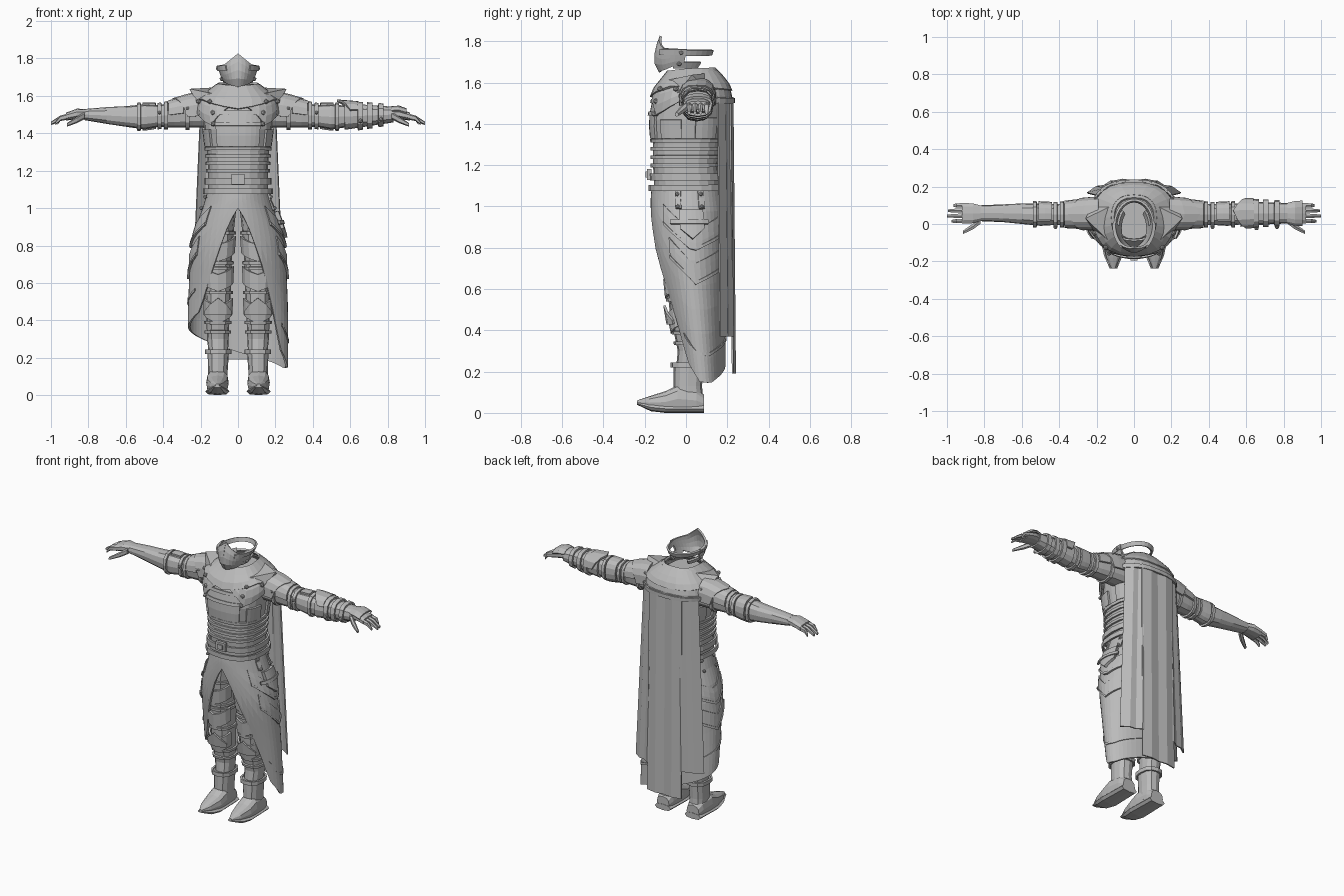
import bpy, bmesh
from math import sin, cos, radians, copysign
from mathutils import Vector

cube = bpy.data.objects.get("Cube")
if cube:
    bpy.data.objects.remove(cube)

grey = bpy.data.materials.new("plain grey")
grey.use_nodes = True
grey.diffuse_color = (.5, .5, .5, 1)
grey.node_tree.nodes["Principled BSDF"].inputs["Base Color"].default_value = grey.diffuse_color


def finish(name, bm, mirror=False, thick=0):
    bmesh.ops.remove_doubles(bm, verts=bm.verts, dist=.0004)
    mesh = bpy.data.meshes.new(name)
    bm.to_mesh(mesh)
    bm.free()
    mesh.materials.append(grey)
    obj = bpy.data.objects.new(name, mesh)
    bpy.context.collection.objects.link(obj)
    if thick:
        shell = obj.modifiers.new("thickness", "SOLIDIFY")
        shell.thickness = thick
        shell.offset = 0
    if mirror:
        obj.modifiers.new("mirror", "MIRROR")
    return obj


def curve(*table):
    """Piecewise linear function through (input, value...) rows."""
    def value(t):
        t = min(max(t, table[0][0]), table[-1][0])
        for a, b in zip(table, table[1:]):
            if t <= b[0]:
                k = (t - a[0]) / (b[0] - a[0])
                out = [u + (v - u) * k for u, v in zip(a[1:], b[1:])]
                return out if len(out) > 1 else out[0]
    value.keys = [row[0] for row in table]
    return value


def wide(*rows):
    """Cross-sections centred on x = 0, from (z, half width, front, back)."""
    return curve(*[(z, -w, w, f, b) for z, w, f, b in rows])


def surf(form, axis, t, deg, grow=0, power=.8):
    a0, a1, b0, b1 = form(t)
    s, c = sin(radians(deg)), -cos(radians(deg))
    a = (a0 + a1) / 2 + ((a1 - a0) / 2 + grow) * copysign(abs(s) ** power, s)
    b = (b0 + b1) / 2 + ((b1 - b0) / 2 + grow) * copysign(abs(c) ** power, c)
    return Vector({"z": (a, b, t), "x": (t, a, b), "y": (b, t, a)}[axis])


def patch(name, form, lo, hi, a0=-180, a1=180, grow=.006, axis="z", cols=16, rows=1,
          thick=.012, mirror=False, power=.8):
    """Shell that follows a form between two edges; edges may vary with angle."""
    bm = bmesh.new()
    grid = []
    for i in range(cols + 1):
        deg = a0 + (a1 - a0) * i / cols
        l, h = [e(deg) if callable(e) else e for e in (lo, hi)]
        grid.append([bm.verts.new(surf(form, axis, l + (h - l) * j / rows, deg, grow, power))
                     for j in range(rows + 1)])
    for p, q in zip(grid, grid[1:]):
        for j in range(rows):
            bm.faces.new((p[j], q[j], q[j + 1], p[j + 1]))
    return finish(name, bm, mirror, thick)


def body(name, form, axis="z", sides=14, mirror=False):
    """Closed solid through all cross-sections of a form."""
    bm = bmesh.new()
    loops = [[bm.verts.new(surf(form, axis, t, 360 * i / sides)) for i in range(sides)]
             for t in form.keys]
    for p, q in zip(loops, loops[1:]):
        for i in range(sides):
            k = (i + 1) % sides
            bm.faces.new((p[i], p[k], q[k], q[i]))
    bm.faces.new(loops[0][::-1])
    bm.faces.new(loops[-1])
    return finish(name, bm, mirror)


def block(name, centre, size, mirror=False):
    bm = bmesh.new()
    bmesh.ops.create_cube(bm, size=1)
    for v in bm.verts:
        v.co = Vector(centre) + v.co * Vector(size)
    return finish(name, bm, mirror)


def studs(name, points, radius=.011, mirror=True):
    bm = bmesh.new()
    for p in points:
        ball = bmesh.ops.create_icosphere(bm, subdivisions=1, radius=radius)
        bmesh.ops.translate(bm, verts=ball["verts"], vec=p)
    return finish(name, bm, mirror)


# Torso with corset straps, belts and chest panels
torso = wide((1.03, .16, -.155, .165), (1.12, .16, -.155, .16), (1.2, .16, -.16, .155),
             (1.3, .165, -.16, .165), (1.42, .18, -.17, .175), (1.52, .185, -.15, .175),
             (1.58, .15, -.12, .17), (1.63, .09, -.08, .14))
body("torso", torso, sides=20)
for z in (1.19, 1.23, 1.27, 1.31):
    patch("corset_strap", torso, z, z + .018, cols=20)
patch("main_belt", torso, 1.125, 1.16, grow=.014, cols=20)
patch("hip_belt", torso, 1.075, 1.105, grow=.02, cols=20)
block("belt_buckle", (0, -.178, 1.155), (.07, .02, .055))
block("buckle_plate", (0, -.185, 1.155), (.04, .02, .03))
patch("chest_panel", torso, 1.33, 1.56, -34, 34, rows=4, cols=8)
for z in (1.44, 1.5):
    patch("chest_strap", torso, z, z + .02, -42, 42, grow=.014, cols=8)
    studs("chest_stud", [surf(torso, "z", z + .01, 36, .022)], .014)
patch("side_panel", torso, 1.33, 1.42, 50, 85, mirror=True, cols=4, rows=2)
patch("back_panel", torso, 1.33, 1.43, 100, 140, mirror=True, cols=4, rows=2)

# Layered shoulder mantle, collar and raised points
mantle = wide((1.44, .2, -.17, .21), (1.52, .215, -.16, .215), (1.58, .2, -.135, .2),
              (1.62, .15, -.1, .17), (1.67, .085, -.06, .125))
patch("mantle", mantle, curve((0, 1.57), (40, 1.44), (90, 1.53), (130, 1.5), (180, 1.5)), 1.64,
      0, 180, cols=14, rows=4, mirror=True)
patch("mantle_upper_layer", mantle, curve((0, 1.53), (60, 1.58), (180, 1.56)), 1.655,
      0, 180, cols=12, rows=3, grow=.014, mirror=True)
patch("collar", mantle, 1.62, curve((0, 1.65), (90, 1.665), (180, 1.67)), 0, 180,
      cols=10, grow=.012, mirror=True)
patch("mantle_trim", mantle, 1.5, 1.525, 115, 180, grow=.018, cols=6, mirror=True)
bm = bmesh.new()
tip = bm.verts.new((.255, .03, 1.635))
base = [bm.verts.new(p) for p in ((.14, -.08, 1.61), (.2, -.05, 1.54), (.22, .1, 1.56), (.13, .09, 1.64))]
for i in range(4):
    bm.faces.new((base[i], base[(i + 1) % 4], tip))
finish("shoulder_point", bm, True, .01)
studs("mantle_stud", [surf(mantle, "z", 1.57, d, .02) for d in (38, 70, 115)], .014)

# Open-backed face mask and its head straps
head = wide((1.64, .055, -.12, .06), (1.7, .085, -.15, .11), (1.76, .105, -.145, .13),
            (1.83, .09, -.12, .12))
patch("face_mask", head, curve((0, 1.65), (50, 1.665), (95, 1.7)),
      curve((0, 1.825), (40, 1.768), (95, 1.76)), 0, 95, cols=9, rows=4, grow=0,
      power=1, mirror=True)
patch("mask_brow", head, 1.735, 1.762, 35, 95, cols=5, power=1, mirror=True)
patch("head_strap", head, 1.732, 1.758, 90, 270, grow=0, cols=14, power=1)
patch("jaw_strap", head, 1.672, 1.7, 70, 135, grow=0, cols=6, power=1, mirror=True)
studs("mask_stud", [surf(head, "z", z, 85, .008, 1) for z in (1.69, 1.745)], .012)

# Long wrapped skirt, open at the front, with a slanted hem
skirt = wide((.14, .262, -.02, .185), (.45, .262, -.08, .185), (.75, .25, -.15, .19),
             (.85, .235, -.16, .19), (.95, .205, -.165, .185), (1.04, .165, -.165, .17),
             (1.1, .155, -.16, .165))
hem = curve((-180, .23), (-100, .35), (-75, .39), (-50, .45), (-30, .7), (-12, .93), (0, 1.0),
            (12, .93), (30, .7), (45, .45), (58, .25), (82, .15), (110, .145), (180, .23))
patch("skirt", skirt, hem, 1.09, cols=48, rows=8, grow=0, power=1)
patch("hem_trim", skirt, lambda d: hem(d) + .13, lambda d: hem(d) + .145, 60, 180,
      cols=14, power=1)
patch("right_hem_trim", skirt, lambda d: hem(d) + .13, lambda d: hem(d) + .145, -180, -60,
      cols=14, power=1)
for drop, start in ((.78, 50), (.62, 58)):
    point = curve((start, drop + .13), (95, drop), (150, drop + .08))
    patch("hip_flap", skirt, point, lambda d: point(d) + .1, start, 150, cols=10, rows=3, power=1,
          mirror=True)
    patch("hip_flap_trim", skirt, point, lambda d: point(d) + .016, start, 150, cols=10,
          grow=.012, power=1, mirror=True)
patch("pouch", skirt, curve((78, .89), (95, .84), (112, .89)), .98, 78, 112, grow=.014,
      cols=6, rows=2, thick=.03, power=1)
patch("pouch_flap", skirt, .915, .935, 65, 118, grow=.03, cols=6, power=1)
for d in (72, 108):
    patch("hanging_strap", skirt, .99, 1.09, d, d + 9, grow=.012, cols=2, rows=2, power=1)
studs("skirt_stud", [surf(skirt, "z", z, d, .02, 1) for d in (76, 112) for z in (1.0, 1.06)])

# Cape: short flared layer with a longer centre panel
def cape(name, path, top, bottom, flare):
    bm = bmesh.new()
    cols = [(bm.verts.new((x * flare, y - .012, top)), bm.verts.new((x, y, bottom))) for x, y in path]
    for p, q in zip(cols, cols[1:]):
        bm.faces.new((p[0], q[0], q[1], p[1]))
    return finish(name, bm, thick=.008)


side = [(.25, .165), (.2, .2), (.16, .205), (.125, .228)]
cape("cape", side + [(0, .222)] + [(-x, y) for x, y in side[::-1]], 1.53, .37, .8)
cape("cape_centre", [(.125, .226), (.06, .238), (0, .23), (-.06, .238), (-.125, .226)], 1.53, .19, .95)

# Legs with straps, knee guards and thigh plates
leg = curve((.2, .055, .155, -.05, .075), (.3, .05, .165, -.04, .085), (.42, .045, .17, -.065, .085),
            (.5, .04, .172, -.08, .08), (.7, .035, .178, -.1, .09), (.9, .02, .175, -.12, .1),
            (1.04, .004, .15, -.12, .12))
body("leg", leg, sides=12, mirror=True)
for z in (.33, .38, .54, .67, .7, .8, .86):
    patch("leg_strap", leg, z, z + .016, cols=12, mirror=True)
for z in (.41, .58, .74):
    chevron = curve((-75, z + .02), (0, z - .025), (75, z + .02))
    patch("leg_plate", leg, chevron, lambda d: chevron(d) + .09, -75, 75, grow=.01, cols=6,
          rows=2, mirror=True)
patch("knee_point", leg, .43, curve((-50, .45), (0, .52), (50, .45)), -50, 50, grow=.022, cols=4,
      mirror=True)

# Boots with pointed, upturned toes
shaft = curve((.04, .055, .16, -.05, .083), (.13, .055, .16, -.06, .078), (.24, .048, .163, -.06, .085))
body("boot_shaft", shaft, sides=12, mirror=True)
patch("boot_cuff", shaft, .22, .245, grow=.008, cols=12, mirror=True)
foot = curve((-.237, .046, .06, .1, .12), (-.18, .018, .08, .073, .15), (-.1, 0, .105, .052, .168),
             (-.04, 0, .135, .05, .17), (.05, 0, .12, .055, .165), (.086, 0, .09, .065, .155))
body("boot_foot", foot, "y", 12, True)
sole = curve((-.238, .04, .05, .09, .13), (-.17, .008, .045, .062, .16), (-.1, 0, .04, .045, .175),
             (.088, 0, .04, .052, .168))
body("boot_sole", sole, "y", 8, True)

# Arms, hands and fingers
arm = curve((.14, -.015, .13, 1.43, 1.61), (.24, -.015, .125, 1.43, 1.6), (.34, -.01, .115, 1.43, 1.57),
            (.42, -.005, .105, 1.435, 1.55), (.5, -.01, .11, 1.42, 1.555), (.6, 0, .11, 1.435, 1.545),
            (.7, .01, .105, 1.45, 1.54), (.82, .015, .1, 1.47, 1.53))
body("arm", arm, "x", 12, True)
hand = curve((.8, .02, .095, 1.48, 1.528), (.86, .002, .112, 1.475, 1.532), (.92, 0, .115, 1.468, 1.51))
body("hand", hand, "x", 10, True)
for i, reach in enumerate((.975, 1.0, .995, .965)):
    y = .003 + i * .028
    body("finger", curve((.9, y, y + .026, 1.475, 1.508), (.95, y, y + .025, 1.465, 1.495),
                         (reach, y + .004, y + .02, 1.445, 1.462)), "x", 6, True)
body("thumb", curve((.82, .0, .04, 1.475, 1.515), (.86, -.03, .005, 1.455, 1.49),
                    (.915, -.055, -.035, 1.435, 1.455)), "x", 6, True)
for x in (.26, .375, .41, .52):
    patch("arm_strap", arm, x, x + .02, axis="x", cols=12, mirror=True)
patch("shoulder_plate", arm, .19, curve((80, .27), (180, .35), (280, .27)), 80, 280, grow=.014,
      axis="x", cols=8, rows=2, mirror=True)
patch("upper_arm_plate", arm, .29, .37, 90, 270, grow=.008, axis="x", cols=8, mirror=True)
patch("elbow_plate", arm, .44, .51, 20, 200, axis="x", cols=8, rows=2, mirror=True)
studs("arm_stud", [surf(arm, "x", x, 260, .014) for x in (.27, .42)])

# Bracer on the left forearm only
patch("bracer", arm, .57, .83, axis="x", cols=12, rows=3)
for x in (.64, .69, .75):
    patch("bracer_band", arm, x, x + .028, grow=.02, axis="x", cols=12)
patch("bracer_guard", arm, curve((90, .6), (170, .53), (250, .6)), .64, 90, 250, grow=.024,
      axis="x", cols=6)
patch("hand_guard", hand, .82, .9, 110, 250, grow=.01, axis="x", cols=6, rows=2)
studs("bracer_stud", [surf(arm, "x", x, 285, .03) for x in (.655, .765)], .013, False)
